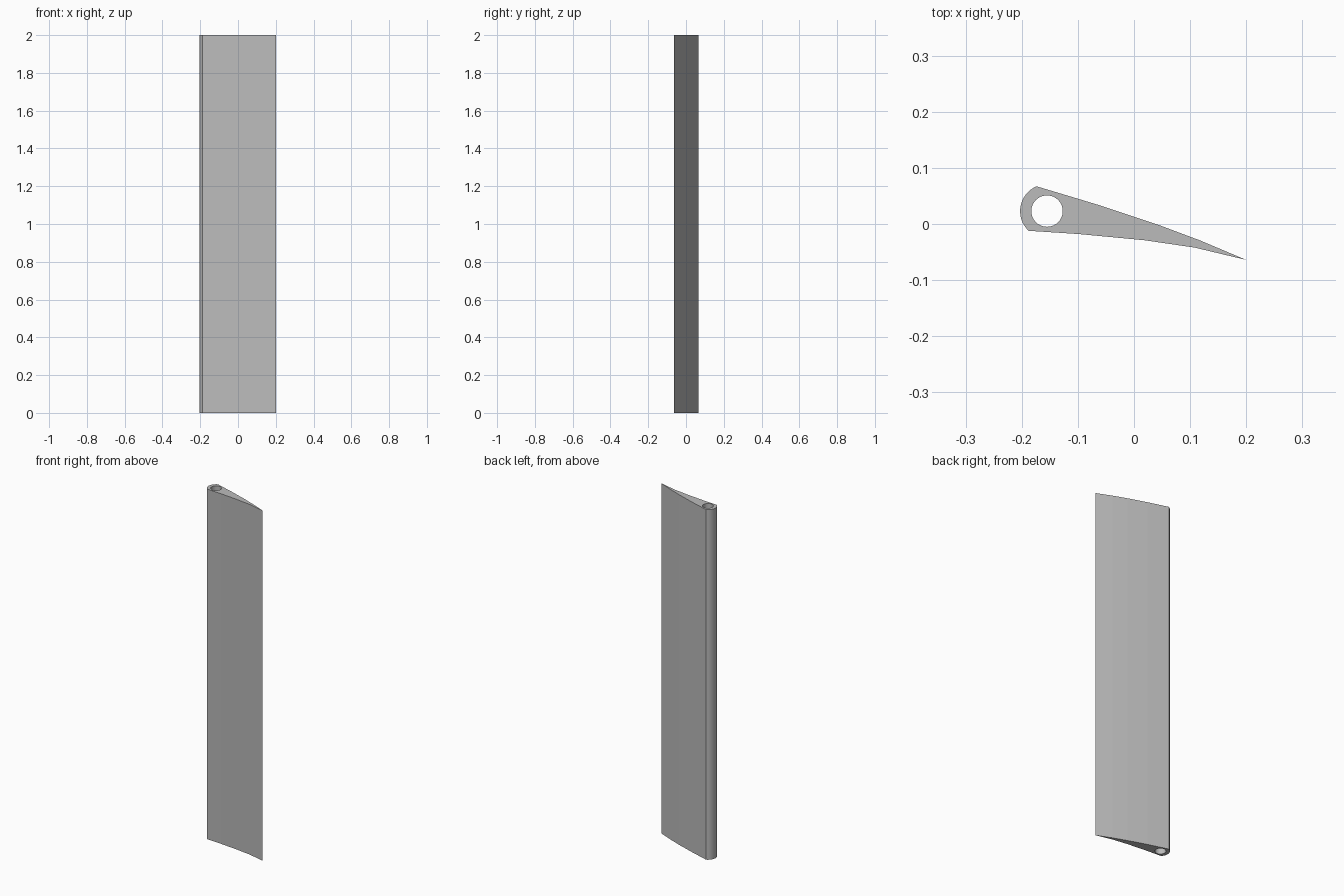
import bpy
from math import cos, sin, radians
from mathutils import Vector

default = bpy.data.objects.get("Cube")
if default:
    bpy.data.objects.remove(default)

HEIGHT = 2.0
PIVOT = Vector((-0.155, 0.023))


def arc(radius, start, end, steps):
    """Points on a circle around the pivot, angles in degrees."""
    angles = [radians(start + (end - start) * i / steps) for i in range(steps + 1)]
    return [PIVOT + radius * Vector((cos(a), sin(a))) for a in angles]


# Blade section: rounded nose, lower skin, sharp trailing edge, upper skin
nose = arc(0.048, 113, 227, 16)
lower = [(-0.097, -0.018), (0.019, -0.029), (0.108, -0.042)]
tip = [(0.2, -0.064)]
upper = [(0.117, -0.029), (0.042, -0.001), (-0.06, 0.033)]
outline = nose + lower + tip + upper

# Round bore for the pivot rod
bore = arc(0.028, 360, 0, 40)[:-1]

# Filled section extruded along the height
section = bpy.data.curves.new("blade_section", "CURVE")
section.dimensions = "2D"
section.fill_mode = "BOTH"
section.extrude = HEIGHT / 2
for loop in (outline, bore):
    spline = section.splines.new("POLY")
    spline.points.add(len(loop) - 1)
    spline.use_cyclic_u = True
    for point, (x, y) in zip(spline.points, loop):
        point.co = (x, y, 0, 1)

blade = bpy.data.objects.new("blade", section)
bpy.context.collection.objects.link(blade)
blade.location.z = HEIGHT / 2

# Turn the section into a clean mesh with consistent outward faces
bpy.ops.object.select_all(action="DESELECT")
blade.select_set(True)
bpy.context.view_layer.objects.active = blade
bpy.ops.object.convert(target="MESH")
blade = bpy.context.object
blade.name = "blade"
bpy.ops.object.mode_set(mode="EDIT")
bpy.ops.mesh.select_all(action="SELECT")
bpy.ops.mesh.remove_doubles(threshold=0.0001)
bpy.ops.mesh.normals_make_consistent(inside=False)
bpy.ops.object.mode_set(mode="OBJECT")
bpy.ops.object.shade_flat()

# Plain grey finish
grey = bpy.data.materials.new("light_grey")
grey.use_nodes = True
colour = (0.5, 0.5, 0.5, 1)
grey.diffuse_color = colour
grey.node_tree.nodes["Principled BSDF"].inputs["Base Color"].default_value = colour
blade.data.materials.clear()
blade.data.materials.append(grey)
